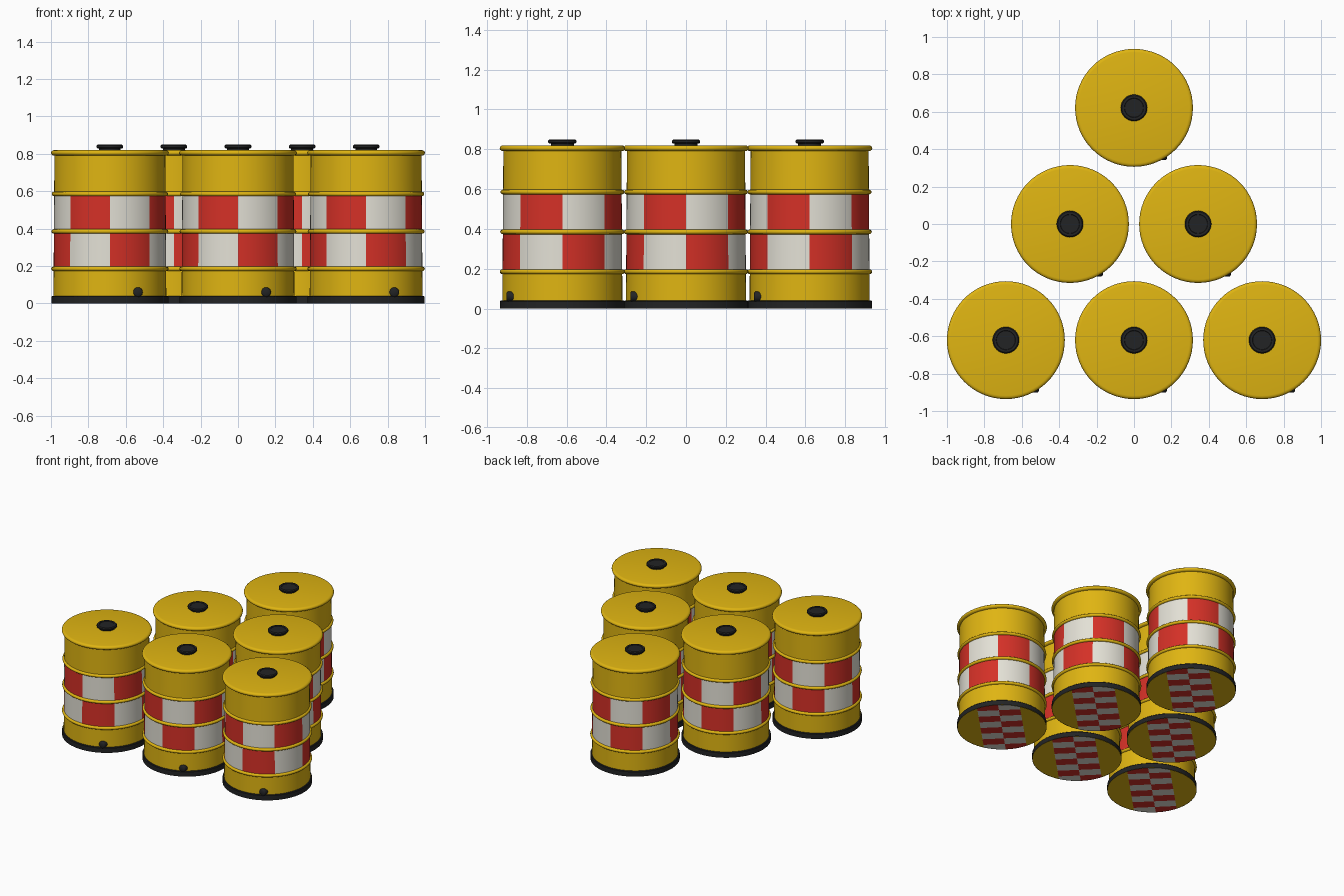
import bpy, bmesh
from math import sin, cos, pi, radians, floor
from mathutils import Vector, Matrix

cube = bpy.data.objects.get("Cube")
if cube:
    bpy.data.objects.remove(cube)

SEGMENTS = 64
LID_R = 0.315


def material(name, rgb):
    m = bpy.data.materials.new(name)
    m.use_nodes = True
    m.diffuse_color = (*rgb, 1)
    bsdf = next(n for n in m.node_tree.nodes if n.type == 'BSDF_PRINCIPLED')
    bsdf.inputs["Base Color"].default_value = (*rgb, 1)
    return m


YELLOW = material("barrel_yellow", (0.74, 0.46, 0.006))
RED = material("stripe_red", (0.66, 0.03, 0.02))
WHITE = material("stripe_white", (0.77, 0.75, 0.67))
BLACK = material("rubber_black", (0.016, 0.017, 0.018))


def finish(bm, name, mats):
    mesh = bpy.data.meshes.new(name)
    bm.to_mesh(mesh)
    bm.free()
    for m in mats:
        mesh.materials.append(m)
    mesh.shade_smooth()
    mesh.set_sharp_from_angle(angle=radians(40))
    return mesh


def lathe(profile, segments=SEGMENTS, bottom=True):
    """Spin (radius, height) points around z, listed from bottom to top."""
    bm = bmesh.new()
    rings = [[bm.verts.new((r * cos(2 * pi * i / segments), r * sin(2 * pi * i / segments), z))
              for i in range(segments)] for r, z in profile]
    for low, high in zip(rings, rings[1:]):
        for i in range(segments):
            j = (i + 1) % segments
            bm.faces.new((low[i], low[j], high[j], high[i]))
    bm.faces.new(rings[-1])
    if bottom:
        bm.faces.new(rings[0][::-1])
    return bm


def wall(z):
    # The drum narrows slightly towards the top
    return 0.302 - 0.007 * z


def bead(z, out, half):
    """Half-round rib on the drum wall."""
    return [(wall(z) + out * cos(a), z + half * sin(a))
            for a in (radians(d) for d in range(-90, 91, 30))]


# Drum body: ribs, rolled lid rim, and two rows of alternating blocks
RIBS = (0.185, 0.385, 0.585)


def build_body():
    profile = [(wall(0.03), 0.03)]
    for z in RIBS:
        profile += bead(z, 0.013, 0.012)
    rim = bead(0.805, LID_R - wall(0.805), 0.015)
    profile += rim
    bm = lathe(profile)
    for f in bm.faces:
        c = f.calc_center_median()
        direction = Vector((c.x, c.y, 0))
        row = 0 if RIBS[0] < c.z < RIBS[1] else 1 if RIBS[1] < c.z < RIBS[2] else None
        tall = f.verts and max(v.co.z for v in f.verts) - min(v.co.z for v in f.verts) > 0.1
        if row is None or not tall:
            continue
        sector = floor((Vector((1, 0)).angle_signed(direction.to_2d()) * -1 % (2 * pi)) / (pi / 4))
        f.material_index = 1 + (sector + row) % 2
    return finish(bm, "drum_body", [YELLOW, RED, WHITE])


# Underside disc with a diagonal checked band
def build_underside():
    bm = bmesh.new()
    bmesh.ops.create_circle(bm, cap_ends=True, segments=SEGMENTS, radius=0.312)
    along = Vector((1, 1, 0)).normalized()
    across = Vector((-1, 1, 0)).normalized()
    cell, row_width = 0.079, 0.15
    cuts = [(across, k * row_width) for k in (-1, 0, 1)]
    cuts += [(along, k * cell) for k in range(-3, 4)]
    for normal, d in cuts:
        bmesh.ops.bisect_plane(bm, geom=bm.verts[:] + bm.edges[:] + bm.faces[:],
                               plane_co=normal * d, plane_no=normal)
    for f in bm.faces:
        c = f.calc_center_median()
        if abs(c.dot(across)) < row_width:
            check = floor(c.dot(along) / cell) + floor(c.dot(across) / row_width)
            f.material_index = 1 + check % 2
        if f.normal.z > 0:
            f.normal_flip()
    return finish(bm, "underside", [YELLOW, RED, WHITE])


# Rubber foot, filler cap and drain plug
def build_foot():
    return finish(lathe([(0.313, 0), (0.313, 0.036), (0.309, 0.04)], bottom=False),
                  "foot_ring", [BLACK])


def build_cap():
    profile = [(0.058, 0.815), (0.058, 0.828), (0.066, 0.829), (0.071, 0.834), (0.071, 0.843),
               (0.065, 0.849), (0.052, 0.849), (0.05, 0.846)]
    return finish(lathe(profile, 32), "filler_cap", [BLACK])


def build_plug():
    bm = lathe([(0.026, 0), (0.026, 0.05), (0.024, 0.056), (0.019, 0.06)], 24)
    bm.transform(Matrix.Translation((0.15, -0.22, 0.06)) @ Matrix.Rotation(pi / 2, 4, 'X'))
    return finish(bm, "drain_plug", [BLACK])


parts = [build_body(), build_underside(), build_foot(), build_cap(), build_plug()]

# Six drums in a triangle: rows of three, two and one
PITCH_X, PITCH_Y = 0.685, 0.621
number = 0
for row in range(3):
    count = 3 - row
    for k in range(count):
        number += 1
        spot = ((k - (count - 1) / 2) * PITCH_X, (row - 1) * PITCH_Y, 0)
        for mesh in parts:
            obj = bpy.data.objects.new(f"{mesh.name}_{number}", mesh)
            obj.location = spot
            bpy.context.scene.collection.objects.link(obj)
